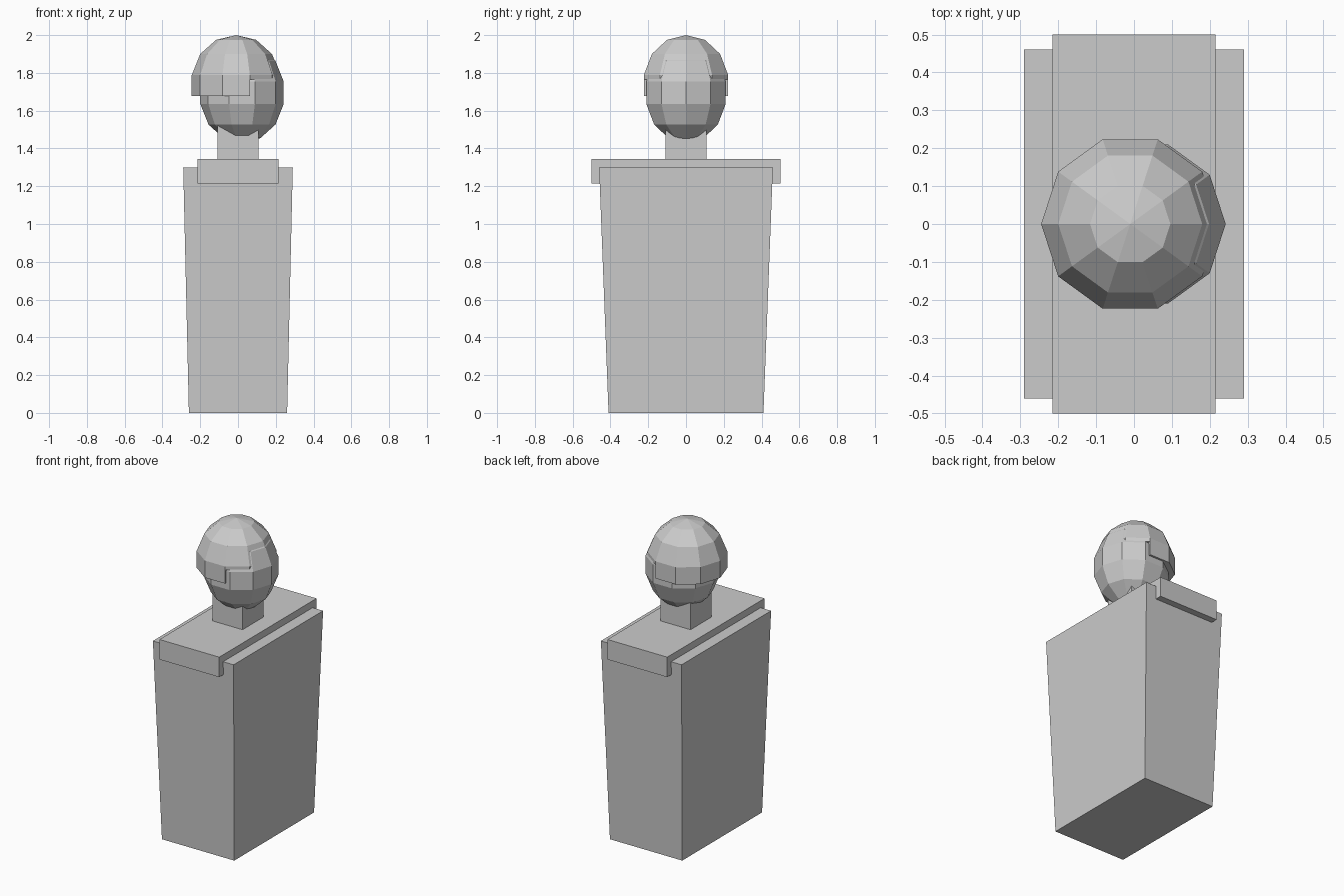
import bpy
import bmesh
from math import cos, sin, radians

cube = bpy.data.objects.get("Cube")
if cube:
    bpy.data.objects.remove(cube, do_unlink=True)

grey = bpy.data.materials.new("plain grey")
grey.use_nodes = True
colour = (0.6, 0.6, 0.6, 1)
grey.diffuse_color = colour
grey.node_tree.nodes["Principled BSDF"].inputs["Base Color"].default_value = colour


def finish(name, bm):
    bmesh.ops.recalc_face_normals(bm, faces=bm.faces)
    mesh = bpy.data.meshes.new(name)
    bm.to_mesh(mesh)
    bm.free()
    mesh.materials.append(grey)
    bpy.context.collection.objects.link(bpy.data.objects.new(name, mesh))


def box(name, bottom, top, z0, z1):
    """Box whose half sizes (x, y) may differ between bottom and top."""
    bm = bmesh.new()
    bmesh.ops.create_cube(bm, size=2)
    for v in bm.verts:
        hx, hy = top if v.co.z > 0 else bottom
        v.co = (v.co.x * hx, v.co.y * hy, z1 if v.co.z > 0 else z0)
    finish(name, bm)


def stack(name, cx, rings, angles, tip=None, base_tip=None):
    """Closed solid from stacked (radius, z) rings, with optional pointed ends."""
    bm = bmesh.new()
    loops = [[bm.verts.new((cx + r * cos(radians(a)), r * sin(radians(a)), z))
              for a in angles] for r, z in rings]
    n = len(angles)
    for low, high in zip(loops, loops[1:]):
        for i in range(n):
            j = (i + 1) % n
            bm.faces.new((low[i], low[j], high[j], high[i]))
    for loop, z in ((loops[0], base_tip), (loops[-1], tip)):
        if z is None:
            bm.faces.new(loop)
        else:
            point = bm.verts.new((cx, 0, z))
            for i in range(n):
                bm.faces.new((loop[i], loop[(i + 1) % n], point))
    finish(name, bm)


# Tapered body, shoulder slab and neck
box("body", (0.26, 0.41), (0.29, 0.46), 0, 1.3)
box("shoulder_slab", (0.215, 0.5), (0.215, 0.5), 1.215, 1.345)
box("neck", (0.108, 0.108), (0.108, 0.108), 1.3, 1.58)

# Faceted head, facing +x
full = range(0, 360, 36)
half = [(0.221, 0.059), (0.177, 0.169), (0.098, 0.24)]
mid = 1.695
head_rings = [(r, mid - h) for r, h in reversed(half)] + [(r, mid + h) for r, h in half]
stack("head", 0.021, head_rings, full, tip=mid + 0.267, base_tip=mid - 0.267)

# Hair dome, with a lower band around the sides and back
stack("hair_dome", -0.01, [(0.235, 1.765), (0.235, 1.788), (0.19, 1.9), (0.106, 1.975)],
      full, tip=2.0)
stack("hair_band", -0.01, [(0.235, 1.677), (0.235, 1.765)], range(72, 289, 36))
